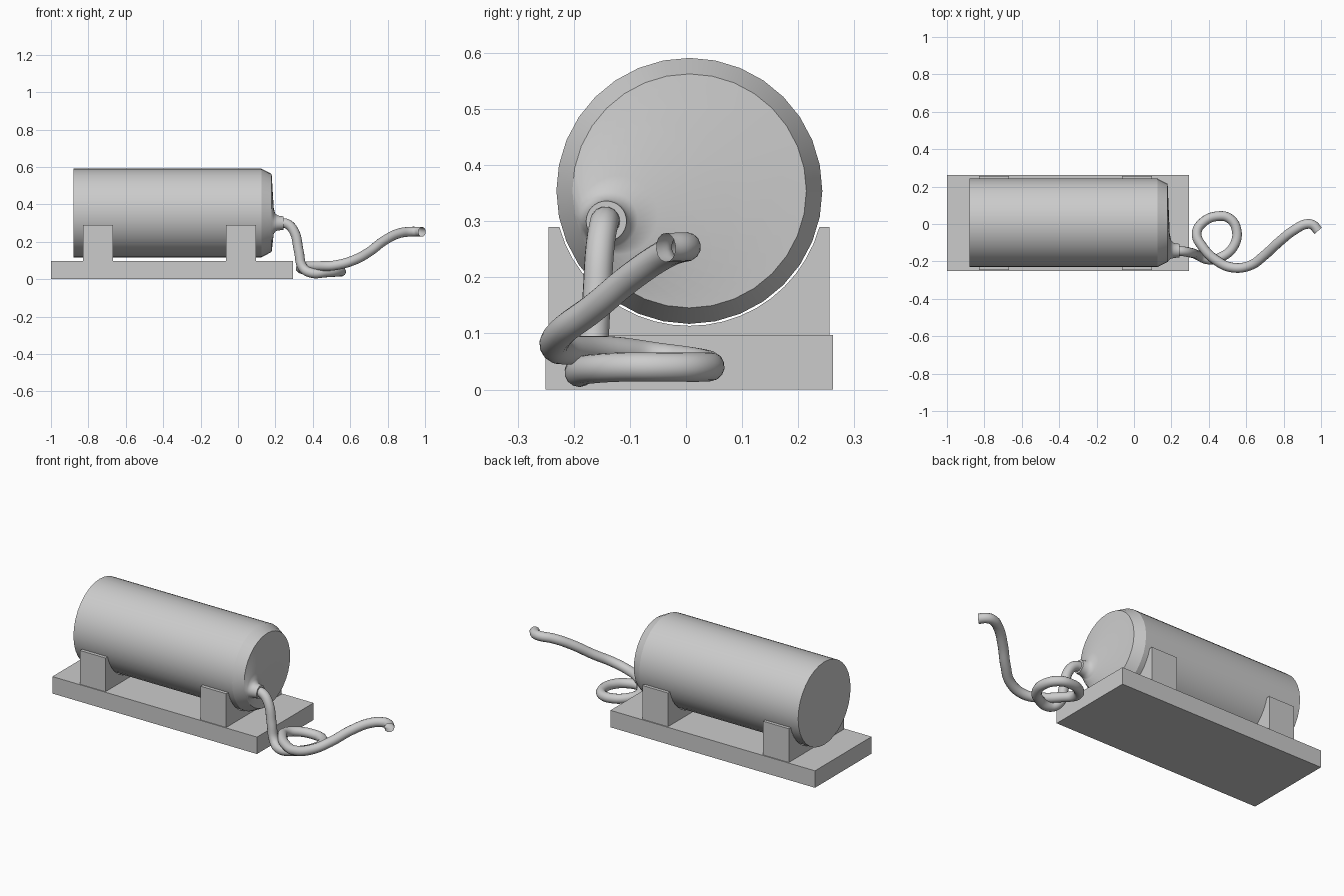
import bpy, bmesh, math

if "Cube" in bpy.data.objects:
    bpy.data.objects.remove(bpy.data.objects["Cube"])

CY, CZ = 0.006, 0.354          # tank axis

grey = bpy.data.materials.new("light grey")
grey.diffuse_color = (0.6, 0.6, 0.6, 1)
grey.use_nodes = True
grey.node_tree.nodes["Principled BSDF"].inputs["Base Color"].default_value = grey.diffuse_color


def finish(obj, angle=None):
    obj.data.materials.clear()
    obj.data.materials.append(grey)
    bpy.ops.object.select_all(action='DESELECT')
    obj.select_set(True)
    bpy.context.view_layer.objects.active = obj
    if angle:
        bpy.ops.object.shade_smooth_by_angle(angle=math.radians(angle))


def mesh_object(name, bm, angle=None):
    bmesh.ops.recalc_face_normals(bm, faces=bm.faces)
    me = bpy.data.meshes.new(name)
    bm.to_mesh(me)
    bm.free()
    obj = bpy.data.objects.new(name, me)
    bpy.context.collection.objects.link(obj)
    finish(obj, angle)
    return obj


def loft(name, rings, angle, cap_start=False):
    """Skin circles given as (x, centre y, centre z, radius)."""
    n = 32
    bm = bmesh.new()
    loops = [[bm.verts.new((x, cy + r * math.sin(2 * math.pi * i / n),
                            cz + r * math.cos(2 * math.pi * i / n)))
              for i in range(n)] for x, cy, cz, r in rings]
    for a, b in zip(loops, loops[1:]):
        for i in range(n):
            j = (i + 1) % n
            bm.faces.new((a[i], a[j], b[j], b[i]))
    if cap_start:
        bm.faces.new(loops[0])
    return mesh_object(name, bm, angle)


def prism(name, outline, x0, x1):
    """Extrude a y/z outline along x."""
    bm = bmesh.new()
    face = bm.faces.new([bm.verts.new((x0, y, z)) for y, z in outline])
    ext = bmesh.ops.extrude_face_region(bm, geom=[face])
    verts = [g for g in ext["geom"] if isinstance(g, bmesh.types.BMVert)]
    bmesh.ops.translate(bm, verts=verts, vec=(x1 - x0, 0, 0))
    return mesh_object(name, bm)


# base slab
prism("base", [(-0.25, 0), (0.262, 0), (0.262, 0.097), (-0.25, 0.097)], -1.0, 0.295)

# two saddles with a round cradle
R = 0.2405
half = math.acos((CZ - 0.29) / R)
arc = [(CY + R * math.sin(half * k / 10), CZ - R * math.cos(half * k / 10))
       for k in range(10, -11, -1)]
outline = [(-0.245, 0.096), (0.256, 0.096), (0.256, 0.29)] + arc + [(-0.245, 0.29)]
for name, x0 in (("rear_saddle", -0.83), ("front_saddle", -0.065)):
    prism(name, outline, x0, x0 + 0.162)

# tank body with chamfered front end
loft("tank", [(-0.88, CY, CZ, 0.237), (0.125, CY, CZ, 0.237), (0.18, CY, CZ, 0.2085)],
     25, cap_start=True)

# front cap drawn out into an off-centre spout
loft("tank_cap", [(0.18, CY, CZ, 0.2085), (0.191, -0.12, 0.311, 0.07),
                  (0.198, -0.136, 0.303, 0.050), (0.212, -0.142, 0.300, 0.040),
                  (0.242, -0.142, 0.300, 0.036), (0.242, -0.142, 0.300, 0.024)], 50)

# hose: drops from the spout, makes one loop, then rises to an open end
path = [(0.215, -0.142, 0.300), (0.262, -0.146, 0.296), (0.300, -0.153, 0.255),
        (0.325, -0.160, 0.150), (0.348, -0.170, 0.060), (0.395, -0.190, 0.033),
        (0.470, -0.175, 0.036), (0.535, -0.115, 0.040), (0.548, -0.030, 0.040),
        (0.510, 0.030, 0.040), (0.450, 0.042, 0.042), (0.370, 0.010, 0.050),
        (0.335, -0.050, 0.058), (0.365, -0.120, 0.068), (0.440, -0.195, 0.070),
        (0.520, -0.232, 0.074), (0.620, -0.222, 0.102), (0.700, -0.165, 0.145),
        (0.780, -0.092, 0.205), (0.860, -0.030, 0.245), (0.925, 0.000, 0.254),
        (0.957, -0.006, 0.254), (0.984, -0.036, 0.253)]
cu = bpy.data.curves.new("hose", 'CURVE')
cu.dimensions = '3D'
cu.resolution_u = 6
cu.bevel_depth = 0.026
cu.bevel_resolution = 5
sp = cu.splines.new('BEZIER')
sp.bezier_points.add(len(path) - 1)
for p, co in zip(sp.bezier_points, path):
    p.co = co
    p.handle_left_type = p.handle_right_type = 'AUTO'
hose = bpy.data.objects.new("hose", cu)
bpy.context.collection.objects.link(hose)
finish(hose)
bpy.ops.object.convert(target='MESH')
finish(bpy.context.object, 60)
